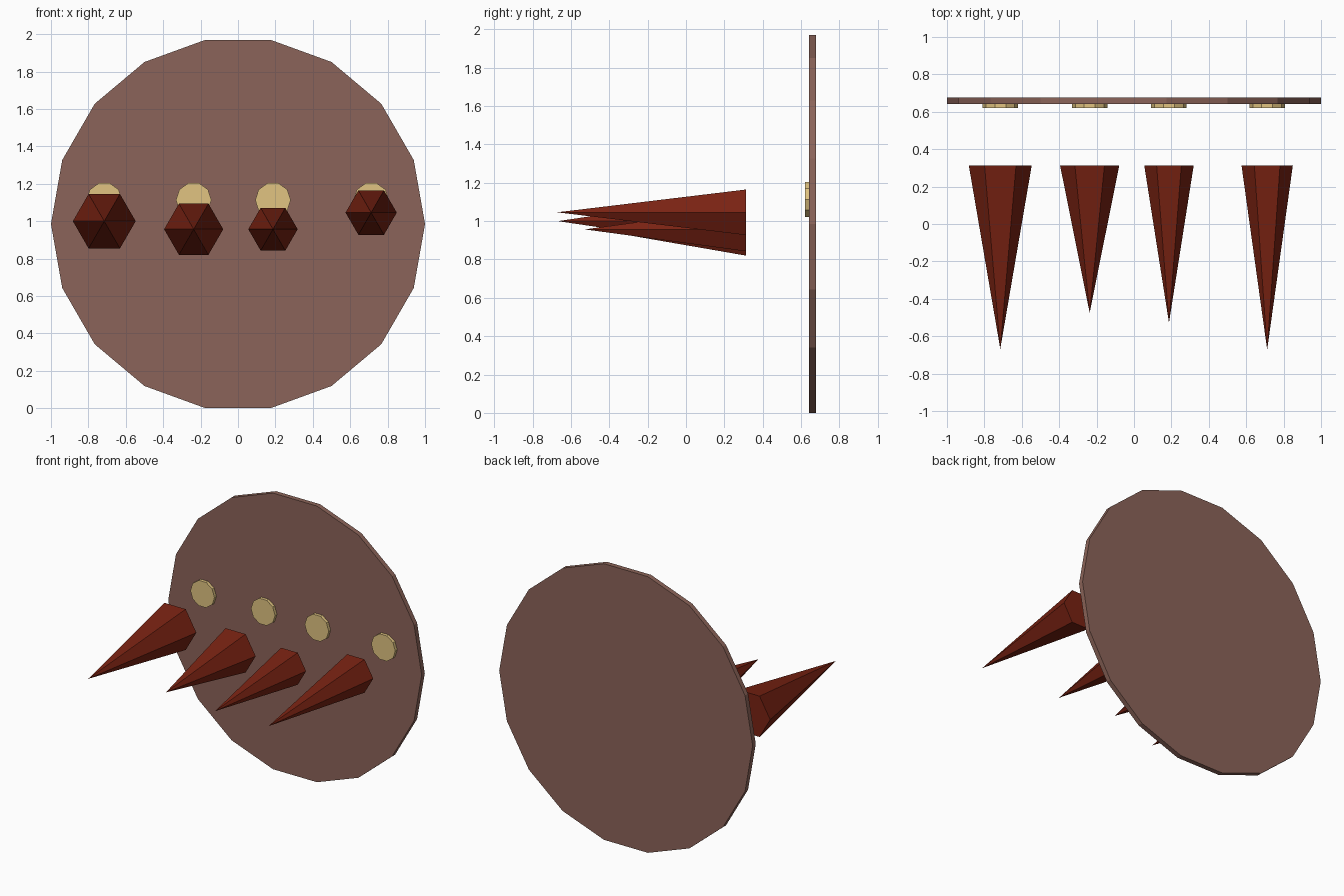
import bpy
from math import pi

if "Cube" in bpy.data.objects:
    bpy.data.objects.remove(bpy.data.objects["Cube"])


def material(name, color):
    mat = bpy.data.materials.new(name)
    mat.diffuse_color = (*color, 1)
    mat.use_nodes = True
    mat.node_tree.nodes["Principled BSDF"].inputs["Base Color"].default_value = mat.diffuse_color
    return mat


def spun(name, sides, r_back, r_front, x, z, y_front, y_back, mat):
    """Cone or cylinder along y, with a corner pointing to +x."""
    bpy.ops.mesh.primitive_cone_add(
        vertices=sides, radius1=r_back, radius2=r_front, depth=y_back - y_front)
    ob = bpy.context.object
    ob.name = name
    # Turn so a corner lies on +x, then lay the axis along -y
    for v in ob.data.vertices:
        vx, vy, vz = v.co
        v.co = (vy, -vz, -vx)
    ob.data.update()
    ob.location = (x, (y_front + y_back) / 2, z)
    ob.data.materials.append(mat)
    # Keep the faces pointing outwards
    import bmesh
    bm = bmesh.new()
    bm.from_mesh(ob.data)
    bmesh.ops.recalc_face_normals(bm, faces=bm.faces)
    bm.to_mesh(ob.data)
    bm.free()
    return ob


brown = material("brown", (0.26, 0.127, 0.10))
cream = material("cream", (0.75, 0.55, 0.22))
rust = material("rust", (0.19, 0.016, 0.006))

# Large round back plate
spun("back_plate", 18, 1.0, 1.0, 0, 0.985, 0.642, 0.677, brown)

# Spikes, each with a small round stud on the plate behind it
# x, z, base radius, tip y
spikes = [
    (-0.715, 1.000, 0.168, -0.668),
    (-0.237, 0.957, 0.158, -0.475),
    (0.187, 0.957, 0.132, -0.528),
    (0.712, 1.046, 0.137, -0.672),
]
for i, (x, z, radius, tip) in enumerate(spikes, 1):
    spun(f"spike_{i}", 6, radius, 0, x, z, tip, 0.312, rust)
    spun(f"stud_{i}", 10, 0.095, 0.095, x, 1.113, 0.62, 0.65, cream)
